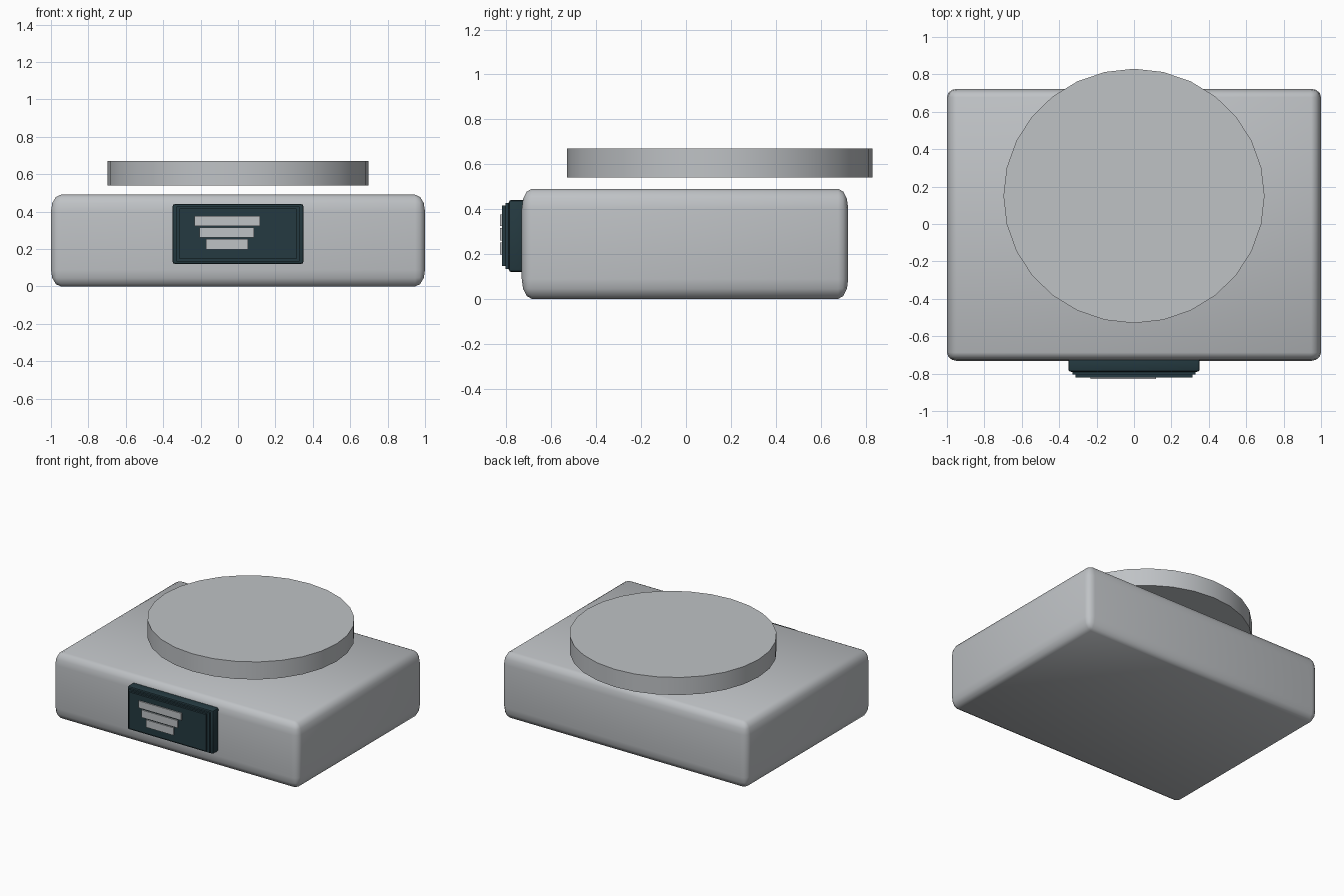
import bpy, bmesh, math

if "Cube" in bpy.data.objects:
    bpy.data.objects.remove(bpy.data.objects["Cube"])


def material(name, rgb):
    m = bpy.data.materials.new(name)
    m.diffuse_color = (*rgb, 1)
    m.use_nodes = True
    m.node_tree.nodes["Principled BSDF"].inputs["Base Color"].default_value = m.diffuse_color
    return m


GREY = material("light grey", (0.52, 0.54, 0.56))
DARK = material("dark teal", (0.018, 0.042, 0.052))


def finish(name, bm, mat, smooth=False):
    me = bpy.data.meshes.new(name)
    bm.to_mesh(me)
    bm.free()
    me.materials.append(mat)
    ob = bpy.data.objects.new(name, me)
    bpy.context.collection.objects.link(ob)
    if smooth:
        bpy.ops.object.select_all(action='DESELECT')
        ob.select_set(True)
        bpy.context.view_layer.objects.active = ob
        bpy.ops.object.shade_smooth_by_angle(angle=math.radians(40))
    return ob


def box(name, lo, hi, mat, bevel=None, segments=2):
    """Box between two corners; bevel gives the rounding width along each axis."""
    bm = bmesh.new()
    bmesh.ops.create_cube(bm, size=2)
    w = 0.2
    if bevel:
        bmesh.ops.bevel(bm, geom=bm.edges[:], offset=w, segments=segments,
                        profile=0.5, affect='EDGES')
    for v in bm.verts:
        for i in range(3):
            c, half = (lo[i] + hi[i]) / 2, (hi[i] - lo[i]) / 2
            if bevel:
                a, s = abs(v.co[i]), math.copysign(1, v.co[i])
                inset = (1 - a) / w * bevel[i]
                v.co[i] = c + s * (half - inset)
            else:
                v.co[i] = c + v.co[i] * half
    return finish(name, bm, mat, bool(bevel))


# Rounded main body
box("body", (-1, -0.732, 0), (1, 0.723, 0.49), GREY, (0.053, 0.045, 0.088), 3)

# Floating round platter
bm = bmesh.new()
bmesh.ops.create_cone(bm, cap_ends=True, segments=28, radius1=1, radius2=1, depth=1)
for v in bm.verts:
    v.co = (v.co.x * 0.698, 0.15 + v.co.y * 0.68, 0.605 + v.co.z * 0.13)
finish("platter", bm, GREY, True)

# Stepped display panel on the front
box("panel_frame", (-0.35, -0.79, 0.12), (0.35, -0.70, 0.44), DARK, (0.012, 0.01, 0.012))
box("panel_step", (-0.33, -0.805, 0.133), (0.33, -0.77, 0.427), DARK)
box("panel_screen", (-0.312, -0.82, 0.146), (0.312, -0.78, 0.416), DARK)

# Three stacked bars on the screen
for i, (x0, x1, z0, z1) in enumerate([(-0.232, 0.117, 0.324, 0.376),
                                      (-0.205, 0.085, 0.260, 0.315),
                                      (-0.170, 0.053, 0.197, 0.252)]):
    box(f"screen_bar_{i + 1}", (x0, -0.829, z0), (x1, -0.8195, z1), GREY)
